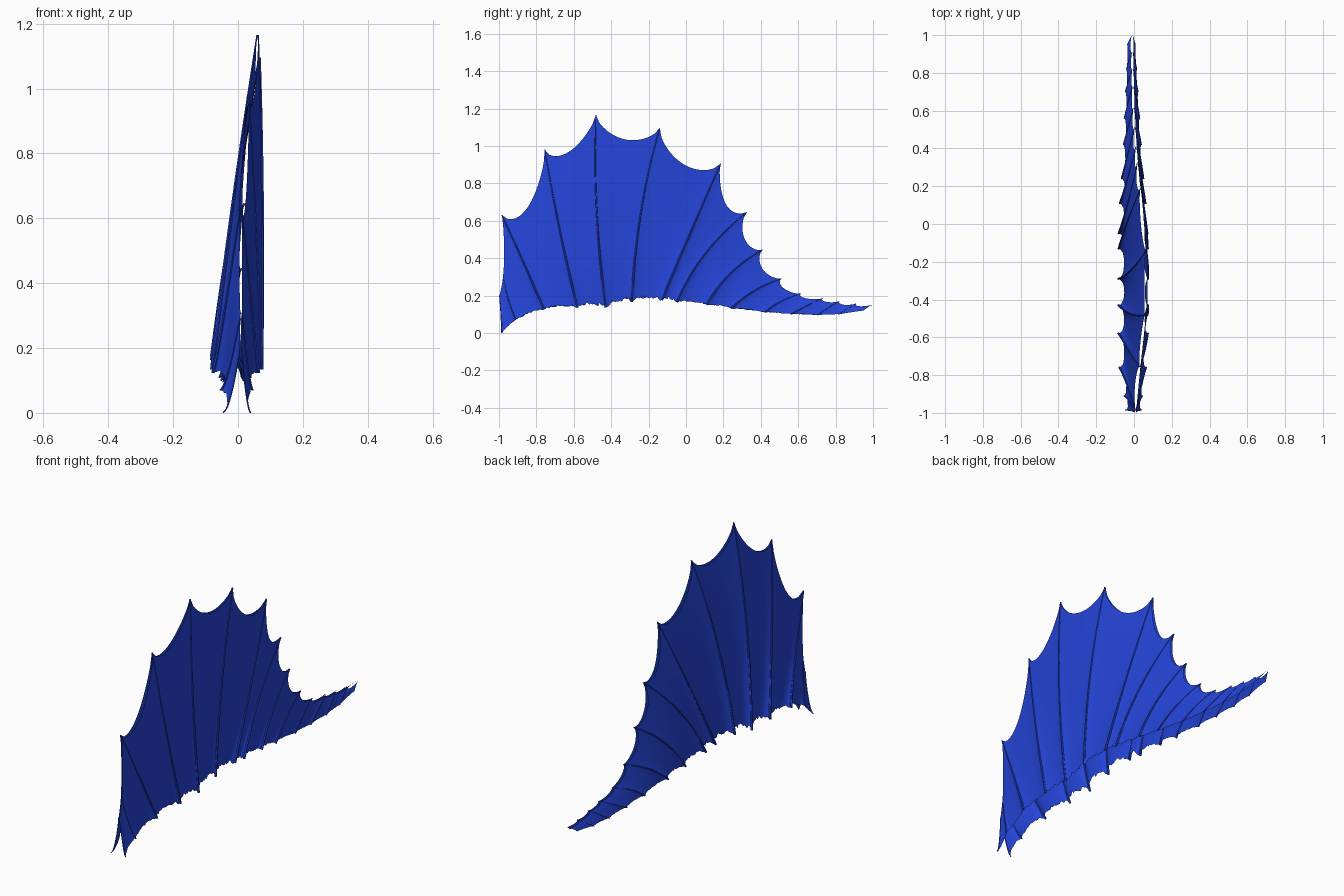
import bpy, math, random
from mathutils import Vector

if "Cube" in bpy.data.objects:
    bpy.data.objects.remove(bpy.data.objects["Cube"])

random.seed(4)
mat = bpy.data.materials.new("fin_blue")
mat.diffuse_color = (0.018, 0.06, 0.70, 1)
mat.use_nodes = True
mat.node_tree.nodes["Principled BSDF"].inputs["Base Color"].default_value = mat.diffuse_color

# Ribs in the side plane: tip, middle, base as (y, z)
RIBS = [
    ((-0.998, 0.20), (-0.99, 0.10), (-0.985, 0.00)),
    ((-0.978, 0.31), (-0.95, 0.18), (-0.91, 0.07)),
    ((-0.985, 0.63), (-0.87, 0.38), (-0.76, 0.125)),
    ((-0.755, 0.98), (-0.675, 0.55), (-0.58, 0.135)),
    ((-0.482, 1.165), (-0.478, 0.66), (-0.43, 0.135)),
    ((-0.14, 1.095), (-0.24, 0.65), (-0.29, 0.165)),
    ((0.185, 0.905), (0.03, 0.55), (-0.13, 0.175)),
    ((0.325, 0.645), (0.10, 0.42), (-0.05, 0.165)),
    ((0.41, 0.445), (0.235, 0.315), (0.11, 0.15)),
    ((0.51, 0.29), (0.365, 0.225), (0.24, 0.13)),
    ((0.615, 0.21), (0.51, 0.17), (0.42, 0.11)),
    ((0.73, 0.185), (0.645, 0.145), (0.56, 0.10)),
    ((0.82, 0.17), (0.76, 0.135), (0.70, 0.095)),
    ((0.91, 0.158), (0.865, 0.13), (0.82, 0.10)),
    ((1.0, 0.15), (0.975, 0.14), (0.95, 0.12)),
]
RIBS = [tuple(Vector(p) for p in r) for r in RIBS]


def on_rib(i, v):
    """Point on a rib, v = 0 at the base and 1 at the tip."""
    tip, mid, base = RIBS[i]
    return (base * (2 * (v - 0.5) * (v - 1)) + mid * (4 * v * (1 - v))
            + tip * (2 * v * (v - 0.5)))


def crest_x(y):
    return 0.08 * math.exp(-((y + 0.27) / 0.6) ** 2) - 0.01


def base_x(y, side):
    if side > 0:
        return 0.054 - 0.048 * max(0, y + 0.1) - 0.025 * max(0, -y - 0.6) / 0.4
    return -0.052 + 0.022 * max(0, y) + 0.02 * max(0, -y - 0.7) / 0.3


def surface(i, t, v, side):
    """Point of one sheet in panel i, including scallop and rib ridges."""
    j = min(i + 1, len(RIBS) - 1)
    chord = (RIBS[i][0] - RIBS[j][0]).length
    height = RIBS[i][0].lerp(RIBS[j][0], t) - RIBS[i][2].lerp(RIBS[j][2], t)
    k = 0.08 if i < 2 else 0.29
    dip = k * chord * (4 * t * (1 - t)) ** 0.65
    w = v * (1 - min(0.7, dip / height.length))
    p = on_rib(i, w).lerp(on_rib(j, w), t)
    tip_y = RIBS[i][0].lerp(RIBS[j][0], t).x
    base_y = RIBS[i][2].lerp(RIBS[j][2], t).x
    # the leading edge closes up quickly above the hem
    front = max(0, 1 - (i + t) / 4)
    m = w ** (1 - 0.45 * front)
    x = crest_x(tip_y) * m + base_x(base_y, side) * (1 - m)
    size = min(1, height.length / 0.5)
    near = math.exp(-min(t, 1 - t) / 0.13)
    ridge = 0.014 if side > 0 else 0.024
    # ridge at the ribs plus a slight outward belly of the sheet
    x += side * (near * (ridge * (1 - w) ** 1.5 + 0.003 * (1 - v)) * size
                 + 0.03 * w * (1 - v) * size * (1 - front) + 0.002)
    return Vector((x, p.x, p.y))


def finish(name, verts, faces):
    me = bpy.data.meshes.new(name)
    me.from_pydata(verts, [], faces)
    ob = bpy.data.objects.new(name, me)
    bpy.context.collection.objects.link(ob)
    ob.data.materials.append(mat)
    bpy.ops.object.select_all(action='DESELECT')
    ob.select_set(True)
    bpy.context.view_layer.objects.active = ob
    bpy.ops.object.shade_smooth_by_angle(angle=math.radians(50))


def sheet(name, side):
    """Membrane sheet with scalloped crest and ragged lower hem."""
    NT, NV = 16, 26
    cols = [(i, a / NT) for i in range(len(RIBS) - 1) for a in range(NT)]
    cols.append((len(RIBS) - 2, 1.0))
    verts, faces = [], []
    for i, t in cols:
        hem = random.uniform(-0.005, 0.02) + 0.02 * (4 * t * (1 - t))
        if t == 0 or t == 1:
            hem = 0
        for b in range(NV + 1):
            v = b / NV
            verts.append(surface(i, t, v + hem * (1 - v) ** 6, side))
    n = NV + 1
    for c in range(len(cols) - 1):
        for b in range(NV):
            q = (c * n + b, (c + 1) * n + b, (c + 1) * n + b + 1, c * n + b + 1)
            faces.append(q if side > 0 else q[::-1])
    finish(name, verts, faces)


def ribs(name, side):
    """Thin tapered spines lying along the ridges of one sheet."""
    verts, faces = [], []
    NS, NR = 18, 6
    for i in range(len(RIBS)):
        start = len(verts)
        length = (RIBS[i][0] - RIBS[i][2]).length
        for s in range(NS + 1):
            v = s / NS
            c = surface(i, 0, v, side)
            d = (surface(i, 0, min(1, v + .02), side)
                 - surface(i, 0, max(0, v - .02), side)).normalized()
            out = Vector((1, 0, 0))
            lat = d.cross(out).normalized()
            r = 0.006 * min(1, length / 0.4) * (1 - 0.6 * v)
            for k in range(NR):
                a = math.tau * k / NR
                verts.append(c + lat * r * math.cos(a) + out * r * math.sin(a))
        for s in range(NS):
            for k in range(NR):
                a, b = start + s * NR + k, start + s * NR + (k + 1) % NR
                faces.append((a, b, b + NR, a + NR))
    finish(name, verts, faces)


# Two sheets that meet at the crest and splay apart at the hem
for label, side in (("right", 1), ("left", -1)):
    sheet(label + "_membrane", side)
    ribs(label + "_ribs", side)
